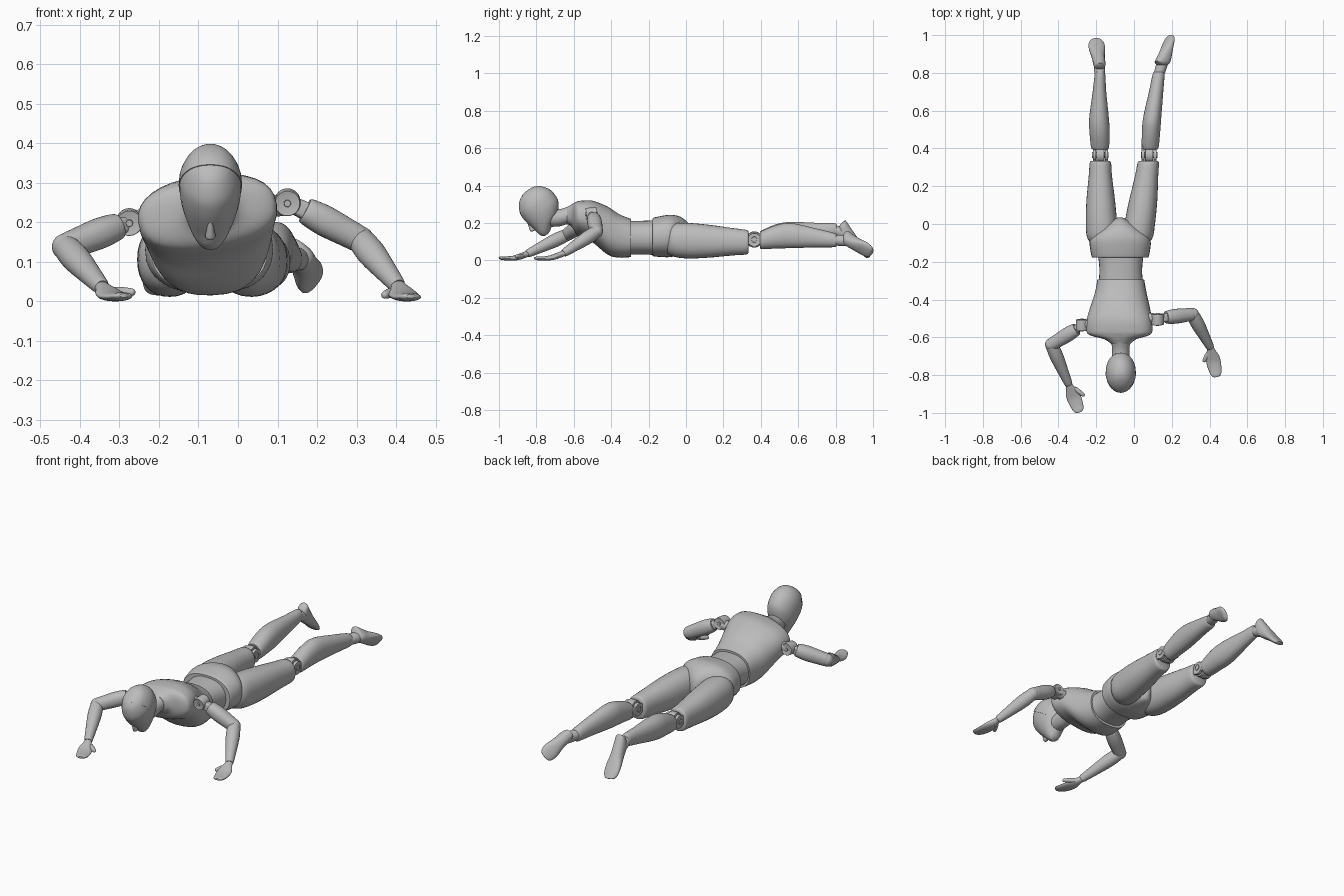
import bpy, bmesh
from math import cos, sin, pi, radians, copysign
from mathutils import Vector as V

cube = bpy.data.objects.get("Cube")
if cube:
    bpy.data.objects.remove(cube)

grey = bpy.data.materials.new("matte_grey")
grey.use_nodes = True
grey.diffuse_color = (0.5, 0.5, 0.5, 1)
grey.node_tree.nodes["Principled BSDF"].inputs["Base Color"].default_value = (0.5, 0.5, 0.5, 1)


def finish(name, bm):
    bmesh.ops.recalc_face_normals(bm, faces=bm.faces)
    mesh = bpy.data.meshes.new(name)
    bm.to_mesh(mesh)
    bm.free()
    mesh.materials.append(grey)
    ob = bpy.data.objects.new(name, mesh)
    bpy.context.collection.objects.link(ob)
    bpy.ops.object.select_all(action="DESELECT")
    ob.select_set(True)
    bpy.context.view_layer.objects.active = ob
    bpy.ops.object.shade_smooth_by_angle(angle=radians(40))
    return ob


def spline(rows, k=4):
    """Refine rows of numbers with a Catmull-Rom curve."""
    out = []
    for i in range(len(rows) - 1):
        quad = [rows[max(i - 1, 0)], rows[i], rows[i + 1], rows[min(i + 2, len(rows) - 1)]]
        for s in range(k):
            t = s / k
            out.append([b + t / 2 * (c - a + t * (2 * a - 5 * b + 4 * c - d + t * (3 * (b - c) + d - a)))
                        for a, b, c, d in zip(*quad)])
    return out + [rows[-1]]


def loft(name, rows, axis=None, side=None, p=2.0, cut=None, n=32):
    """Skin rounded sections: x, y, z, half width, half thickness, roll."""
    rows = [list(r) + [0] * (6 - len(r)) for r in rows]
    axis = (V(axis) if axis else V(rows[-1][:3]) - V(rows[0][:3])).normalized()
    u = V(side).normalized() if side else axis.cross(V((0, 0, 1))).normalized()
    u = (u - axis * u.dot(axis)).normalized()
    v = u.cross(axis).normalized()
    bm, rings = bmesh.new(), []
    for x, y, z, ru, rv, roll in spline(rows):
        a = radians(roll)
        uu, vv = u * cos(a) + v * sin(a), v * cos(a) - u * sin(a)
        ring = []
        for i in range(n):
            c, s = cos(2 * pi * i / n), sin(2 * pi * i / n)
            ring.append(bm.verts.new(V((x, y, z))
                                     + uu * ru * copysign(abs(c) ** (2 / p), c)
                                     + vv * rv * copysign(abs(s) ** (2 / p), s)))
        rings.append(ring)
    for r0, r1 in zip(rings, rings[1:]):
        for i in range(n):
            j = (i + 1) % n
            bm.faces.new((r0[i], r0[j], r1[j], r1[i]))
    bm.faces.new(rings[0][::-1])
    bm.faces.new(rings[-1])
    if cut:
        res = bmesh.ops.bisect_plane(bm, geom=bm.verts[:] + bm.edges[:] + bm.faces[:],
                                     plane_co=cut[0], plane_no=cut[1], clear_outer=True)
        edges = [e for e in res["geom_cut"] if isinstance(e, bmesh.types.BMEdge)]
        bmesh.ops.holes_fill(bm, edges=edges)
    return finish(name, bm)


def limb(name, a, b, profile, p=2.0):
    a, b = V(a), V(b)
    return loft(name, [(*a.lerp(b, t), r, r) for t, r in profile], p=p)


def disc(name, c, axis, r, depth):
    """Flat round joint with a small bevelled rim."""
    c, d = V(c), V(axis).normalized() * depth / 2
    side = (0, 0, 1) if abs(d.z) < abs(d.length) * 0.8 else (1, 0, 0)
    rows = [(*(c + d * s), r * k, r * k) for s, k in ((-1, .9), (-.85, 1), (.85, 1), (1, .9))]
    return loft(name, rows, side=side)


def ball(name, c, r, axis=(0, 1, 0)):
    c, d = V(c), V(axis).normalized()
    return loft(name, [(*(c - d * r * cos(pi * i / 8)), max(r * sin(pi * i / 8), .001),
                        max(r * sin(pi * i / 8), .001)) for i in range(9)])


Y = (0, 1, 0)

# Torso
loft("chest", [(-.07, -.635, .24, .05, .045, 3), (-.073, -.61, .24, .085, .06, 6),
               (-.077, -.59, .228, .155, .08, 8), (-.077, -.565, .222, .176, .093, 8),
               (-.077, -.5, .208, .172, .108, 8), (-.073, -.42, .16, .152, .127, 6),
               (-.07, -.36, .132, .136, .117, 3), (-.07, -.295, .12, .124, .102)], Y, p=2.4)
loft("waist", [(-.07, -.32, .12, .118, .09), (-.07, -.24, .122, .113, .09),
               (-.07, -.15, .122, .122, .093)], Y, p=2.3)
loft("pelvis", [(-.073, -.178, .125, .147, .1), (-.073, -.165, .126, .153, .105),
                (-.073, -.1, .13, .162, .113), (-.073, -.06, .132, .145, .11),
                (-.073, -.02, .128, .095, .1), (-.073, .02, .115, .04, .075),
                (-.073, .035, .11, .012, .04)], Y, p=2.3)
loft("neck", [(-.07, -.76, .225, .047, .046), (-.07, -.68, .228, .046, .046),
              (-.07, -.635, .24, .049, .047), (-.07, -.59, .25, .065, .06)], Y)

# Head: face shell and slightly larger back shell, split on a slanted plane
centre, up, back = V((-.07, -.785, .285)), V((0, -.64, .77)), V((0, .77, .64))
sections = [(-.139, -.06, .012, .01), (-.132, -.058, .026, .026), (-.11, -.045, .043, .048),
            (-.08, -.018, .06, .078), (-.04, -.003, .073, .099), (0, 0, .078, .105),
            (.04, 0, .075, .1), (.08, 0, .057, .075), (.1, 0, .034, .045), (.107, 0, .008, .01)]
split, normal = centre + V((0, .005, 0)), V((0, .52, .85))


def head_shell(name, scale, direction):
    rows = [(*(centre + (up * h + back * b) * scale), w * scale, d * scale) for h, b, w, d in sections]
    loft(name, rows, axis=up, cut=(split, direction))


head_shell("face", 1, normal)
head_shell("head_back", 1.025, -normal)


def on_face(h, b, x=0):
    return centre + up * h + back * b + V((x, 0, 0))


loft("nose", [(*on_face(-.025, -.096), .006, .006), (*on_face(-.055, -.101), .01, .013),
              (*on_face(-.072, -.102), .013, .015), (*on_face(-.08, -.095), .007, .008)], axis=-up)
loft("lips", [(*on_face(-.102, -.087, s * .018), .004, .004 + .005 * (1 - abs(s)))
              for s in (-1, -.5, 0, .5, 1)], axis=(1, 0, 0))

# Legs: (side name, thigh, shin, knee x)
legs = {
    "right": ([(-.15, -.13, .11, .045, .05), (-.165, -.08, .11, .08, .085), (-.172, 0, .106, .083, .095),
               (-.176, .12, .103, .076, .088), (-.178, .25, .1, .062, .073),
               (-.178, .32, .098, .057, .066), (-.178, .333, .098, .05, .058)],
              [(-.18, .395, .112, .04, .042), (-.18, .41, .113, .048, .05), (-.182, .48, .13, .053, .063),
               (-.185, .56, .14, .052, .066), (-.183, .7, .153, .036, .048), (-.18, .79, .162, .028, .037),
               (-.18, .805, .163, .022, .03)], -.178),
    "left": ([(-.01, -.13, .11, .045, .05), (.015, -.08, .11, .08, .085), (.03, 0, .106, .081, .095),
              (.048, .12, .103, .075, .088), (.066, .25, .1, .062, .073),
              (.075, .32, .098, .057, .066), (.077, .333, .098, .05, .058)],
             [(.085, .395, .108, .038, .042), (.086, .41, .11, .045, .05), (.09, .48, .126, .048, .062),
              (.096, .56, .133, .048, .067), (.117, .7, .12, .038, .05), (.13, .79, .109, .032, .038),
              (.132, .805, .108, .026, .03)], .08),
}
for side, (thigh, shin, kx) in legs.items():
    loft(side + "_thigh", thigh, Y, p=2.2)
    loft(side + "_shin", shin, Y, p=2.1)
    disc(side + "_knee_hub", (kx, .365, .112), (1, 0, 0), .043, .04)
    disc(side + "_knee_pin", (kx, .365, .112), (1, 0, 0), .016, .084)
    for s in (-1, 1):
        disc(side + "_knee_plate", (kx + s * .032, .365, .11), (1, 0, 0), .036, .016)
        loft(side + "_knee_fork", [(kx + s * .032, y, .108, .008, .026) for y in (.31, .365, .42)], Y, p=5)


def foot(side, heel, toe, width_dir, sole, ankle):
    """Heel to toe wedge; the instep rises away from the sole."""
    heel, toe, sole = V(heel), V(toe), V(sole).normalized()
    shape = [(0, .014, .012), (.04, .026, .024), (.2, .032, .037), (.42, .034, .033),
             (.7, .043, .021), (.88, .04, .015), (.97, .029, .011), (1, .014, .006)]
    loft(side + "_foot", [(*(heel.lerp(toe, t) - sole * r), w, r) for t, w, r in shape],
         axis=toe - heel, side=width_dir, p=2.3)
    limb(side + "_ankle", ankle, heel.lerp(toe, .3) - sole * .035,
         [(0, .027), (.5, .03), (1, .026)])


foot("right", (-.178, .853, .215), (-.203, .985, .022), (1, 0, 0), (0, .8, .6), (-.18, .79, .163))
foot("left", (.115, .862, .15), (.186, 1, .045), (.45, 0, .85), (-.5, .45, .3), (.131, .79, .109))

# Arms
arms = {
    "right": dict(shoulder=(-.275, -.535, .2), top=(-.285, -.545, .197), elbow=(-.437, -.638, .137),
                  wrist=(-.345, -.85, .035), tip=(-.288, -.997, .014),
                  thumb=((-.315, -.87, .024), (-.262, -.91, .022)), chest=(-.22, -.52, .21)),
    "left": dict(shoulder=(.125, -.505, .25), top=(.15, -.497, .24), elbow=(.31, -.478, .155),
                 wrist=(.405, -.655, .038), tip=(.438, -.81, .012),
                 thumb=((.395, -.68, .024), (.368, -.73, .014)), chest=(.06, -.5, .24)),
}
for side, a in arms.items():
    top, elbow, wrist, tip = (V(a[k]) for k in ("top", "elbow", "wrist", "tip"))
    # Shoulder hinge
    limb(side + "_shoulder_link", a["chest"], V(a["shoulder"]).lerp(top, .8),
         [(0, .03), (.6, .026), (1, .02)])
    disc(side + "_shoulder_hub", a["shoulder"], (0, 1, .1), .033, .056)
    disc(side + "_shoulder_pin", a["shoulder"], (0, 1, .1), .009, .066)
    limb(side + "_shoulder_fork", a["shoulder"], top.lerp(elbow, .25), [(0, .02), (1, .024)], p=4)
    # Upper arm, elbow and forearm
    limb(side + "_upper_arm", top.lerp(elbow, .12), elbow,
         [(0, .028), (.04, .034), (.35, .039), (.75, .036), (.96, .034), (1, .03)], p=2.2)
    ball(side + "_elbow", elbow, .034, wrist - elbow)
    limb(side + "_forearm", elbow, wrist,
         [(0, .031), (.06, .034), (.3, .036), (.65, .029), (.95, .022), (1, .018)])
    # Hand resting flat, with thumb
    palm = [(-.04, .017, .016), (.1, .022, .017), (.3, .035, .016), (.5, .038, .013),
            (.75, .034, .011), (.93, .026, .009), (1, .012, .005)]
    loft(side + "_hand", [(*(wrist.lerp(tip, t) - V((0, 0, .012 * sin(pi * min(max(t, 0), 1))))), w, h)
                          for t, w, h in palm], axis=(tip.x - wrist.x, tip.y - wrist.y, 0))
    limb(side + "_thumb", *a["thumb"], [(0, .012), (.5, .012), (.9, .009), (1, .004)])
